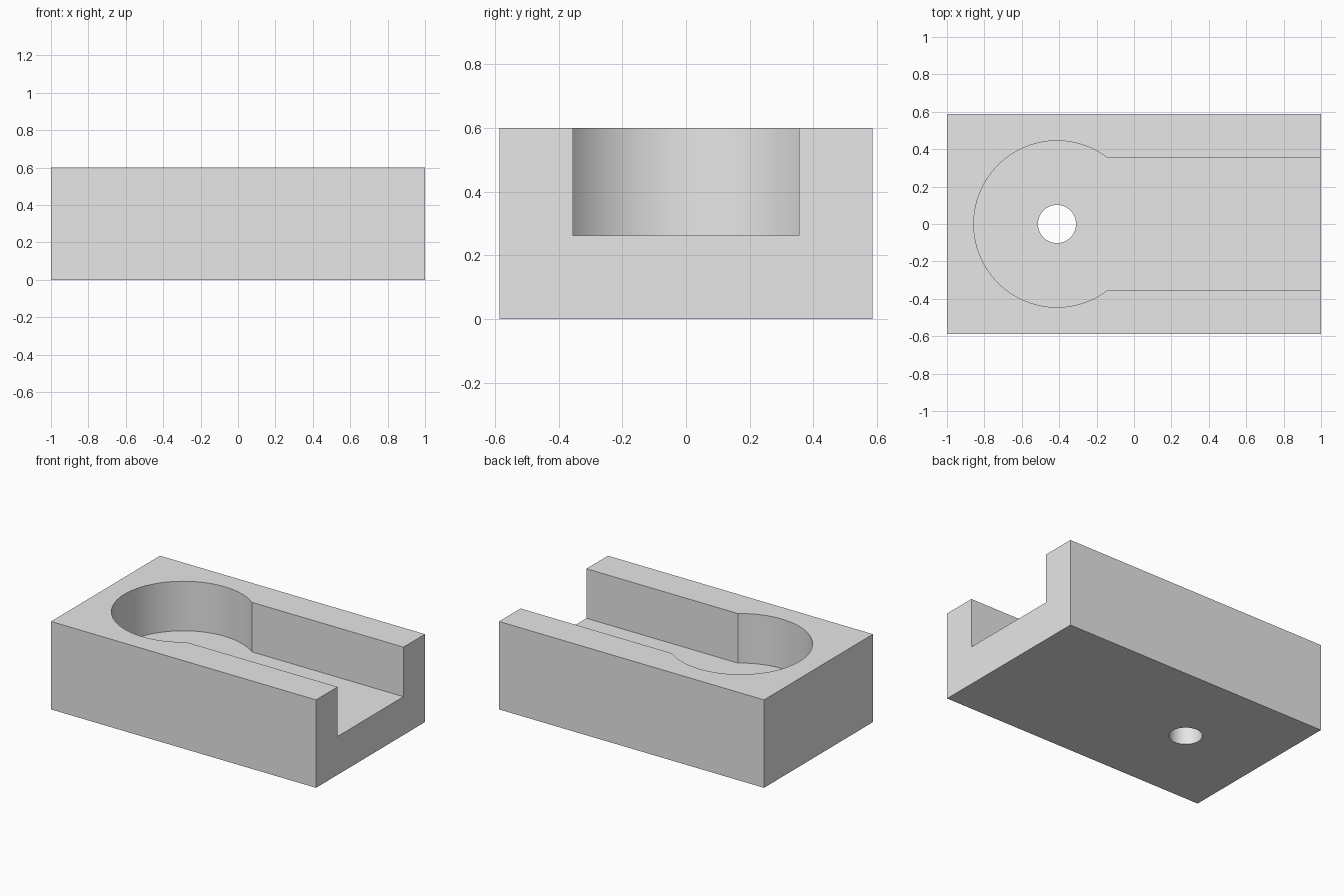
import bpy
import bmesh
from math import asin, cos, sin, pi

cube = bpy.data.objects.get("Cube")
if cube:
    bpy.data.objects.remove(cube, do_unlink=True)

HALF_X, HALF_Y, HEIGHT = 1.0, 0.587, 0.6
CENTRE_X = -0.412
POCKET_R, SLOT_HALF, FLOOR_Z = 0.445, 0.355, 0.262
HOLE_R = 0.102
MARGIN = 0.2


def prism(name, outline, z0, z1):
    """Extrude a counter-clockwise outline from z0 to z1."""
    bm = bmesh.new()
    face = bm.faces.new([bm.verts.new((x, y, z0)) for x, y in outline])
    top = bmesh.ops.extrude_face_region(bm, geom=[face])["geom"]
    verts = [v for v in top if isinstance(v, bmesh.types.BMVert)]
    bmesh.ops.translate(bm, vec=(0, 0, z1 - z0), verts=verts)
    bmesh.ops.recalc_face_normals(bm, faces=bm.faces)
    mesh = bpy.data.meshes.new(name)
    bm.to_mesh(mesh)
    bm.free()
    obj = bpy.data.objects.new(name, mesh)
    bpy.context.collection.objects.link(obj)
    return obj


def arc(radius, start, end, steps):
    angles = [start + (end - start) * i / steps for i in range(steps + 1)]
    return [(CENTRE_X + radius * cos(a), radius * sin(a)) for a in angles]


def cut(target, cutter):
    cutter.hide_render = True
    mod = target.modifiers.new(cutter.name, "BOOLEAN")
    mod.operation = "DIFFERENCE"
    mod.solver = "EXACT"
    mod.object = cutter
    bpy.context.view_layer.objects.active = target
    bpy.ops.object.modifier_apply(modifier=mod.name)
    bpy.data.objects.remove(cutter, do_unlink=True)


# Solid block
block = prism("slotted_block", [(-HALF_X, -HALF_Y), (HALF_X, -HALF_Y),
                                (HALF_X, HALF_Y), (-HALF_X, HALF_Y)], 0, HEIGHT)

# Round pocket opening into a straight slot through the +x end
mouth = asin(SLOT_HALF / POCKET_R)
keyhole = arc(POCKET_R, mouth, 2 * pi - mouth, 64)
keyhole += [(HALF_X + MARGIN, -SLOT_HALF), (HALF_X + MARGIN, SLOT_HALF)]
cut(block, prism("pocket_cutter", keyhole, FLOOR_Z, HEIGHT + MARGIN))

# Through hole in the pocket floor
circle = arc(HOLE_R, 0, 2 * pi, 48)[:-1]
cut(block, prism("hole_cutter", circle, -MARGIN, FLOOR_Z + MARGIN))

# Plain grey finish
grey = bpy.data.materials.new("plain_grey")
grey.use_nodes = True
colour = (0.8, 0.8, 0.8, 1)
grey.diffuse_color = colour
grey.node_tree.nodes["Principled BSDF"].inputs["Base Color"].default_value = colour
block.data.materials.clear()
block.data.materials.append(grey)

# Smooth curved walls, crisp corners
bpy.ops.object.select_all(action="DESELECT")
block.select_set(True)
bpy.context.view_layer.objects.active = block
bpy.ops.object.shade_smooth_by_angle()
